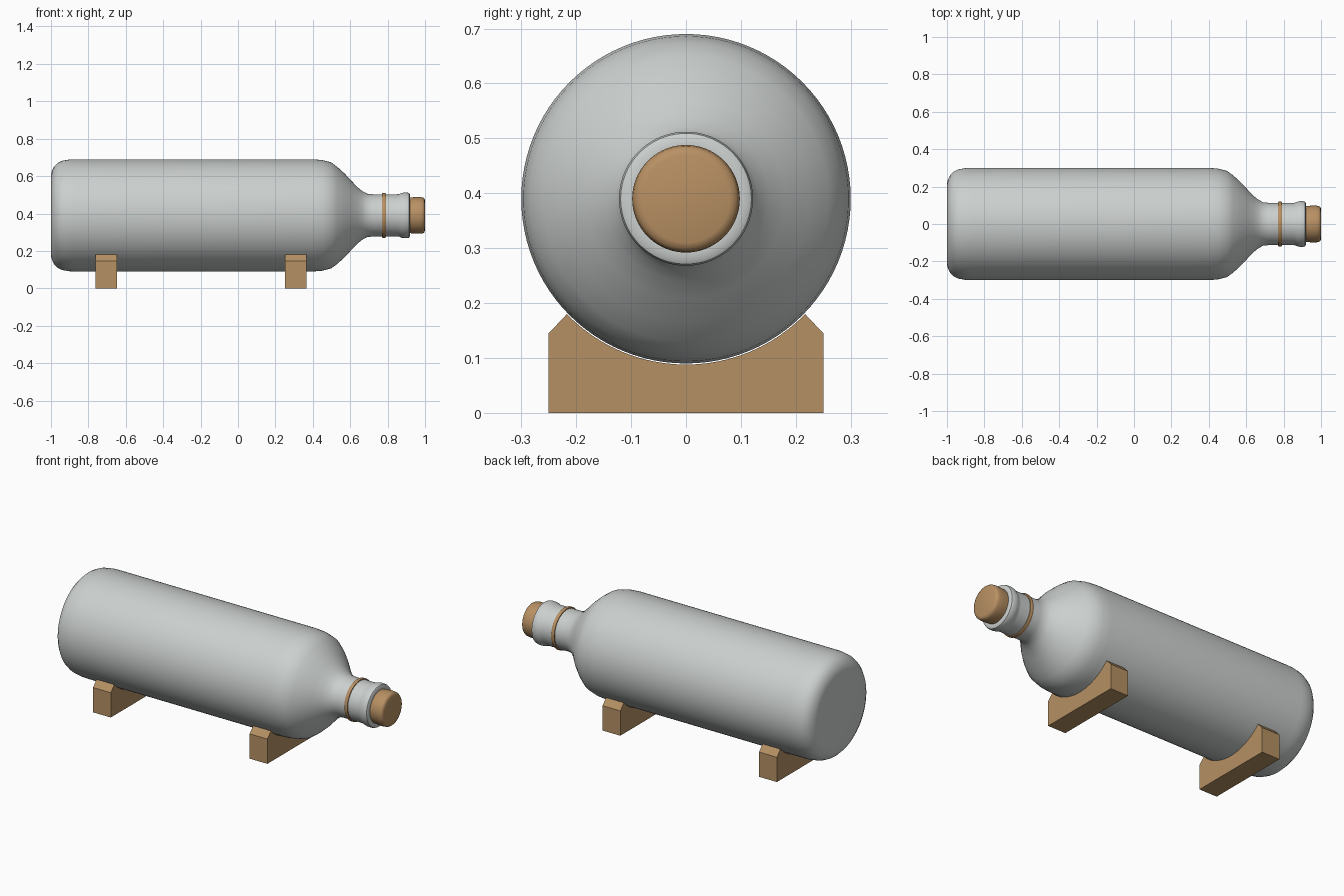
import bpy, bmesh, math

if "Cube" in bpy.data.objects:
    bpy.data.objects.remove(bpy.data.objects["Cube"])

AXIS_Z = 0.39


def material(name, rgb):
    m = bpy.data.materials.new(name)
    m.diffuse_color = (*rgb, 1.0)
    m.use_nodes = True
    m.node_tree.nodes["Principled BSDF"].inputs["Base Color"].default_value = m.diffuse_color
    return m


GLASS = material("pale_grey_glass", (0.60, 0.63, 0.62))
CORK = material("cork_tan", (0.48, 0.28, 0.125))
WOOD = material("stand_wood", (0.46, 0.28, 0.125))


def finish(name, bm, mat, smooth_angle=None):
    bmesh.ops.recalc_face_normals(bm, faces=bm.faces[:])
    mesh = bpy.data.meshes.new(name)
    bm.to_mesh(mesh)
    bm.free()
    mesh.materials.append(mat)
    ob = bpy.data.objects.new(name, mesh)
    bpy.context.collection.objects.link(ob)
    if smooth_angle:
        bpy.context.view_layer.objects.active = ob
        ob.select_set(True)
        bpy.ops.object.shade_smooth_by_angle(angle=math.radians(smooth_angle))
        ob.select_set(False)
    return ob


def lathe(name, profile, mat, angle=40, steps=96):
    """Revolve (x, radius) points around the bottle's long axis."""
    bm = bmesh.new()
    verts = [bm.verts.new((x, 0, AXIS_Z + r)) for x, r in profile]
    edges = [bm.edges.new(pair) for pair in zip(verts, verts[1:])]
    bmesh.ops.spin(bm, geom=verts + edges, cent=(0, 0, AXIS_Z), axis=(1, 0, 0),
                   angle=math.tau, steps=steps)
    bmesh.ops.remove_doubles(bm, verts=bm.verts[:], dist=1e-5)
    return finish(name, bm, mat, angle)


# Bottle: rounded base, straight body, sloped shoulder, neck and lip
lathe("bottle", [
    (-1.0, 0), (-1.0, 0.215), (-0.995, 0.238), (-0.983, 0.262), (-0.965, 0.28),
    (-0.94, 0.292), (-0.90, 0.299), (-0.87, 0.30), (0.40, 0.30), (0.45, 0.296),
    (0.497, 0.284), (0.53, 0.26), (0.57, 0.224), (0.61, 0.181), (0.64, 0.15),
    (0.665, 0.130), (0.69, 0.116), (0.72, 0.113), (0.85, 0.113), (0.862, 0.114),
    (0.873, 0.119), (0.885, 0.122), (0.905, 0.122), (0.915, 0.119),
    (0.919, 0.112), (0.92, 0.10), (0.92, 0)], GLASS)

# Thin band around the neck
lathe("neck_band", [(0.77, 0.110), (0.77, 0.118), (0.774, 0.120), (0.786, 0.120),
                    (0.79, 0.118), (0.79, 0.110)], CORK)

# Stopper with softened rim
lathe("stopper", [(0.90, 0), (0.90, 0.094), (0.92, 0.095), (0.945, 0.098),
                  (0.975, 0.098), (0.988, 0.096), (0.996, 0.091), (1.0, 0.08),
                  (1.0, 0)], CORK)

# Two cradles: chamfered blocks with a curved seat
half = math.asin(0.217 / 0.302)
arc = [(0.302 * math.sin(a), AXIS_Z - 0.302 * math.cos(a))
       for a in (half * (1 - i / 12) for i in range(25))]
section = [(-0.25, 0), (0.25, 0), (0.25, 0.145)] + arc + [(-0.25, 0.145)]
for name, x0 in (("rear_cradle", -0.763), ("front_cradle", 0.25)):
    bm = bmesh.new()
    face = bm.faces.new([bm.verts.new((x0, y, z)) for y, z in section])
    ext = bmesh.ops.extrude_face_region(bm, geom=[face], use_keep_orig=True)
    bmesh.ops.translate(bm, vec=(0.115, 0, 0),
                        verts=[g for g in ext["geom"] if isinstance(g, bmesh.types.BMVert)])
    finish(name, bm, WOOD, 20)
